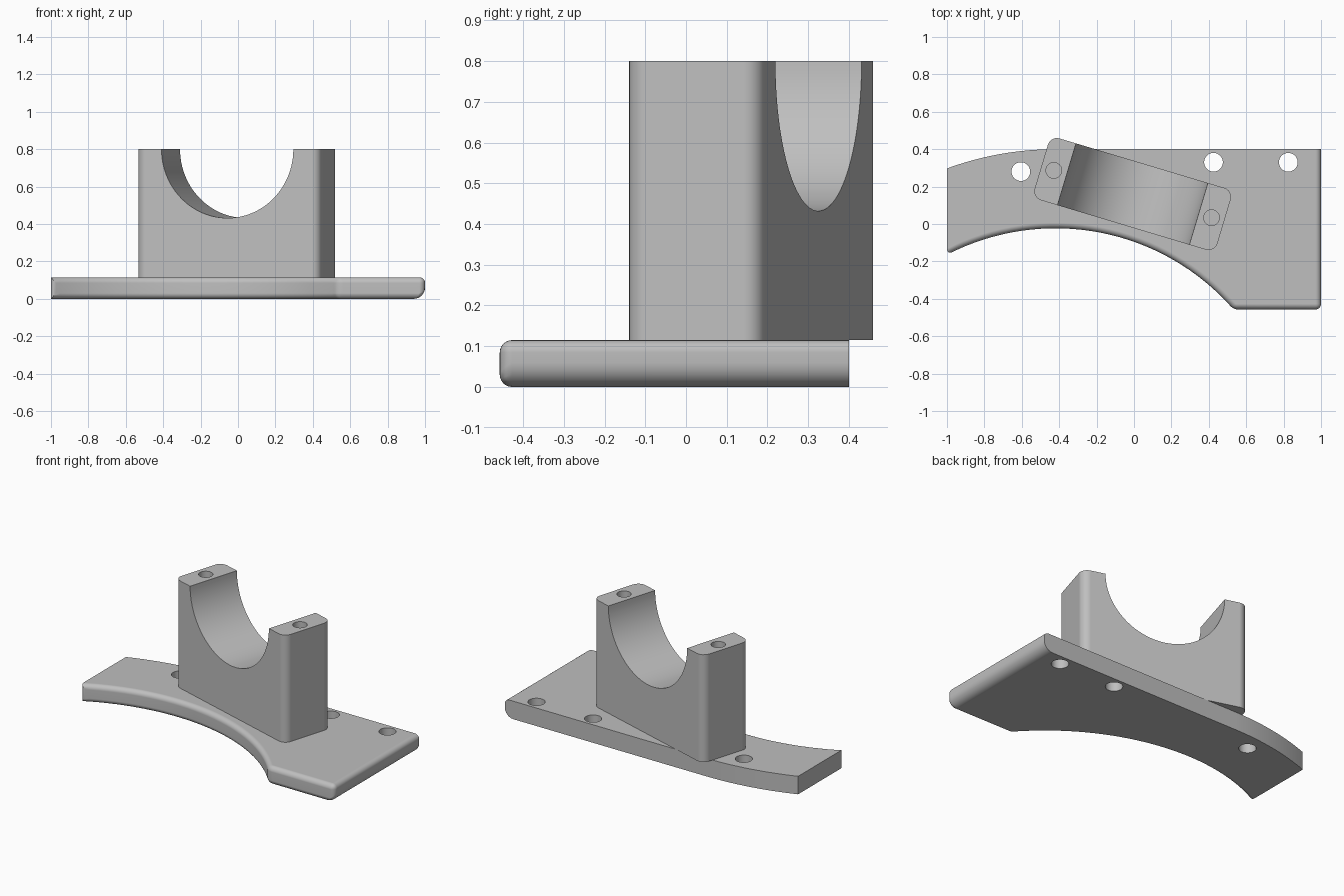
import bpy, bmesh
from math import sin, cos, asin, acos, pi, radians
from mathutils import Matrix, Vector

cube = bpy.data.objects.get("Cube")
if cube:
    bpy.data.objects.remove(cube, do_unlink=True)

grey = bpy.data.materials.new("machined_grey")
grey.use_nodes = True
color = (0.52, 0.52, 0.52, 1)
grey.diffuse_color = color
grey.node_tree.nodes["Principled BSDF"].inputs["Base Color"].default_value = color

BASE_TOP, BLOCK_TOP = 0.115, 0.80


def prism(name, outline, z0, z1, weight, bevel):
    """Extrude a plan outline; weight(a, b) gives each edge's bevel share."""
    bm = bmesh.new()
    face = bm.faces.new([bm.verts.new((x, y, z0)) for x, y in outline])
    new = bmesh.ops.extrude_face_region(bm, geom=[face])["geom"]
    for v in new:
        if isinstance(v, bmesh.types.BMVert):
            v.co.z = z1
    bmesh.ops.recalc_face_normals(bm, faces=bm.faces)
    layer = bm.edges.layers.float.new("bevel_weight_edge")
    for e in bm.edges:
        e[layer] = weight(e.verts[0].co, e.verts[1].co)
    mesh = bpy.data.meshes.new(name)
    bm.to_mesh(mesh)
    bm.free()
    mesh.materials.append(grey)
    obj = bpy.data.objects.new(name, mesh)
    bpy.context.collection.objects.link(obj)
    mod = obj.modifiers.new("fillet", "BEVEL")
    mod.limit_method = "WEIGHT"
    mod.width = bevel
    mod.segments = 6
    mod.use_clamp_overlap = False
    return obj


def drill(obj, location, radius, depth, rotation=(0, 0, 0), sides=40):
    """Cut a round hole centred on location."""
    bpy.ops.mesh.primitive_cylinder_add(vertices=sides, radius=radius, depth=depth,
                                        location=location, rotation=rotation)
    cutter = bpy.context.object
    cutter.data.materials.append(grey)
    mod = obj.modifiers.new("hole", "BOOLEAN")
    mod.operation, mod.solver, mod.object = "DIFFERENCE", "EXACT", cutter
    return cutter


def finish(obj, cutters):
    """Apply the cuts, remove the cutters and smooth the rounded faces."""
    bpy.ops.object.select_all(action="DESELECT")
    obj.select_set(True)
    bpy.context.view_layer.objects.active = obj
    for mod in list(obj.modifiers):
        bpy.ops.object.modifier_apply(modifier=mod.name)
    for c in cutters:
        bpy.data.objects.remove(c, do_unlink=True)
    bpy.ops.object.shade_smooth_by_angle(angle=radians(30))
    mod = obj.modifiers.new("flat_face_normals", "WEIGHTED_NORMAL")
    mod.keep_sharp = True


# Base plate: two concentric arcs on the left, a square end on the right
CX, CY, INNER, OUTER = -0.42, -1.285, 1.262, 1.685
BACK, FRONT = CY + OUTER, -0.457


def arc(radius, a0, a1, n):
    return [(CX + radius * cos(a0 + (a1 - a0) * i / n),
             CY + radius * sin(a0 + (a1 - a0) * i / n)) for i in range(n + 1)]


left_in, left_out = acos((-1 - CX) / INNER), acos((-1 - CX) / OUTER)
right_in = asin((FRONT - CY) / INNER)
outline = arc(INNER, left_in, right_in, 32)
outline += [(1, FRONT), (1, BACK)]
outline += arc(OUTER, pi / 2, left_out, 16)


def base_weight(a, b):
    mid = (a + b) / 2
    on_left = mid.x < -0.999
    if abs(a.z - b.z) > 0.01:                     # upright corners at the front
        corner = on_left or mid.x > 0.999 or abs(mid.y - FRONT) < 0.001
        return 0.5 if corner and mid.y < 0 else 0
    if mid.x > 0.999:                             # right end, fuller underneath
        return 0.5 if mid.z > 0.05 else 1
    in_front = (mid.xy - Vector((CX, CY))).length < INNER + 0.01 or mid.y < FRONT + 0.01
    return 0.5 if in_front and not on_left else 0


base = prism("base_plate", outline, 0, BASE_TOP, base_weight, 0.06)
finish(base, [drill(base, (x, y, 0.05), 0.05, 0.5)
              for x, y in ((-0.605, 0.28), (0.425, 0.33), (0.825, 0.33))])

# Bearing block: rounded upright with a half-round saddle and two blind bolt holes
L, W = 1.02 / 2, 0.345 / 2
block = prism("bearing_block", [(-L, -W), (L, -W), (L, W), (-L, W)], BASE_TOP, BLOCK_TOP,
              lambda a, b: 1 if abs(a.z - b.z) > 0.01 else 0, 0.05)
cutters = [drill(block, (0, 0, BLOCK_TOP), 0.368, 1, (pi / 2, 0, 0), 96)]
cutters += [drill(block, (s * 0.44, 0, BLOCK_TOP), 0.042, 0.5) for s in (-1, 1)]
finish(block, cutters)
block.matrix_world = Matrix.Translation((-0.007, 0.16, 0)) @ Matrix.Rotation(radians(-16.7), 4, "Z")
